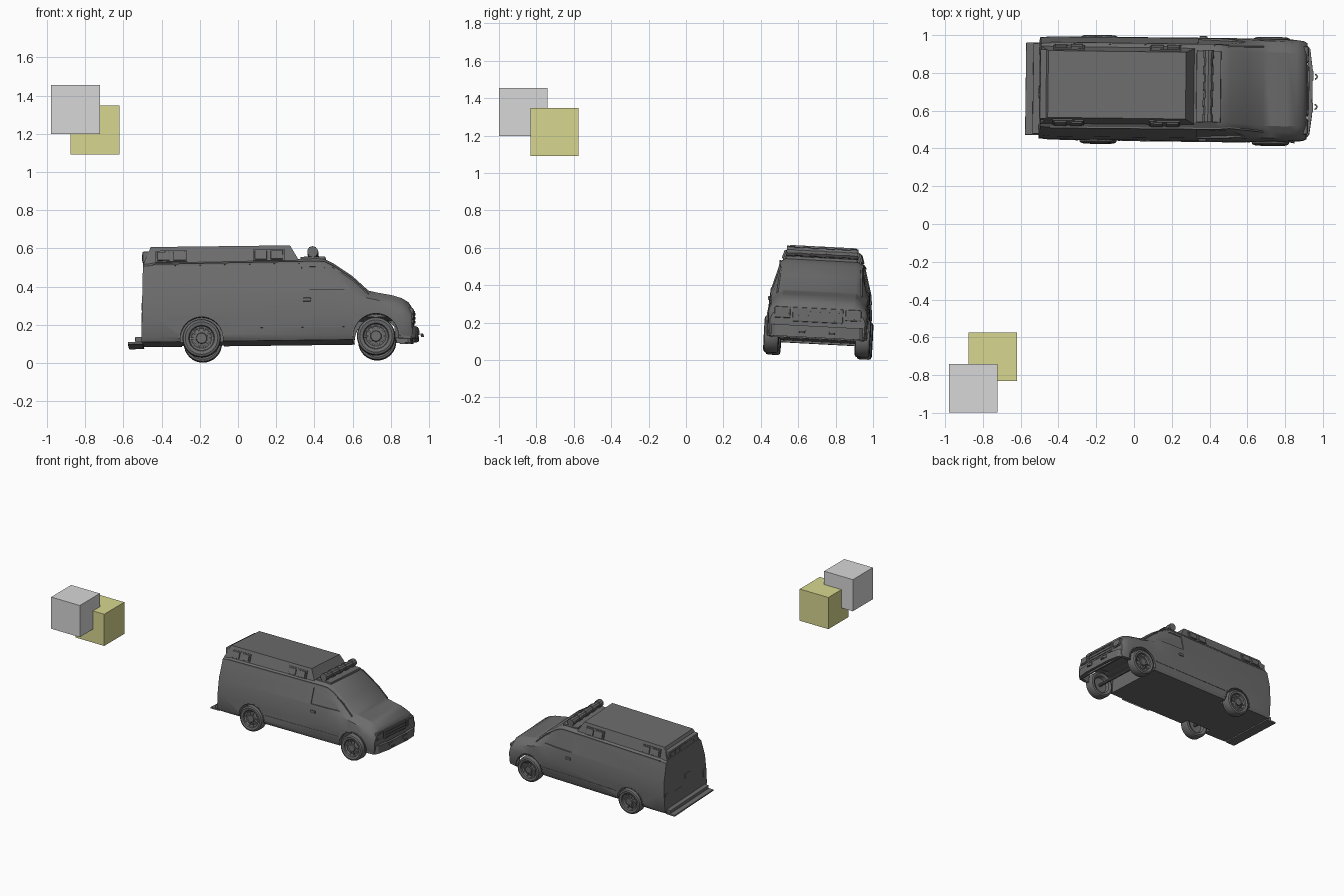
import bpy, bmesh, math
from mathutils import Matrix, Vector

if "Cube" in bpy.data.objects:
    bpy.data.objects.remove(bpy.data.objects["Cube"], do_unlink=True)


def material(name, rgb):
    m = bpy.data.materials.new(name)
    m.use_nodes = True
    m.diffuse_color = (*rgb, 1)
    m.node_tree.nodes["Principled BSDF"].inputs["Base Color"].default_value = (*rgb, 1)
    return m


DARK = material("dark grey", (0.15, 0.15, 0.15))
GREY = material("light grey", (0.68, 0.68, 0.68))
YELLOW = material("pale yellow", (0.68, 0.68, 0.28))
SQUARE = ((-1, -1), (1, -1), (1, 1), (-1, 1))
van = []


def finish(name, bm, mat=DARK, smooth=False):
    bmesh.ops.recalc_face_normals(bm, faces=bm.faces)
    if smooth:
        for f in bm.faces:
            f.smooth = True
        for e in bm.edges:
            e.smooth = e.calc_face_angle(0) < math.radians(32)
    me = bpy.data.meshes.new(name)
    bm.to_mesh(me)
    bm.free()
    me.materials.append(mat)
    ob = bpy.data.objects.new(name, me)
    bpy.context.scene.collection.objects.link(ob)
    if mat == DARK:
        van.append(ob)
    return ob


def loft(name, loops, smooth=False):
    """Skin a list of closed loops and cap both ends."""
    bm = bmesh.new()
    rings = [[bm.verts.new(p) for p in loop] for loop in loops]
    n = len(rings[0])
    for a, b in zip(rings, rings[1:]):
        for i in range(n):
            bm.faces.new((a[i], a[(i + 1) % n], b[(i + 1) % n], b[i]))
    bm.faces.new(rings[0])
    bm.faces.new(rings[-1])
    return finish(name, bm, smooth=smooth)


def box(name, centre, size, mat=DARK, bevel=0.0, tilt=0.0, axis="X"):
    bm = bmesh.new()
    bmesh.ops.create_cube(bm, size=1, matrix=Matrix.Diagonal((*size, 1)))
    if bevel:
        bmesh.ops.bevel(bm, geom=bm.edges[:], offset=bevel, segments=2, affect="EDGES", profile=0.5)
    bm.transform(Matrix.Translation(centre) @ Matrix.Rotation(tilt, 4, axis))
    return finish(name, bm, mat)


def cylinder(name, centre, radius, length, sides=24):
    bm = bmesh.new()
    bmesh.ops.create_cone(bm, cap_ends=True, segments=sides, radius1=radius, radius2=radius, depth=length)
    bm.transform(Matrix.Translation(centre) @ Matrix.Rotation(math.pi / 2, 4, "X"))
    return finish(name, bm, smooth=True)


def ring(name, centre, radius, tube, start, end, axis="X", steps=20):
    """Square-section arc, lying in the xz plane when axis is X."""
    loops = []
    for i in range(steps + 1):
        a = start + (end - start) * i / steps
        loop = []
        for dr, dy in SQUARE:
            r = radius + dr * tube
            p = Vector((r * math.cos(a), dy * tube, r * math.sin(a)))
            if axis == "Z":
                p = Vector((p.x, p.z, p.y))
            loop.append(p + Vector(centre))
        loops.append(loop)
    return loft(name, loops)


# Body shell: x, roof height, roof half width, belt height, belt half width, sill half width
stations = [
    (-0.768, 0.503, 0.220, 0.345, 0.258, 0.264),
    (-0.70, 0.507, 0.224, 0.345, 0.264, 0.270),
    (0.16, 0.514, 0.222, 0.345, 0.265, 0.272),
    (0.20, 0.510, 0.221, 0.345, 0.265, 0.272),
    (0.25, 0.484, 0.215, 0.340, 0.264, 0.272),
    (0.34, 0.422, 0.220, 0.325, 0.262, 0.271),
    (0.425, 0.343, 0.225, 0.300, 0.258, 0.270),
    (0.47, 0.332, 0.226, 0.290, 0.257, 0.269),
    (0.55, 0.317, 0.225, 0.270, 0.255, 0.267),
    (0.60, 0.301, 0.222, 0.255, 0.253, 0.265),
    (0.635, 0.279, 0.216, 0.235, 0.249, 0.261),
    (0.653, 0.250, 0.207, 0.212, 0.240, 0.252),
]
loops = []
for k, (x, zt, wt, zb, wb, ws) in enumerate(stations):
    half = [(ws * 0.95, 0.084), (ws, 0.11), (ws + 0.002, min(0.22, zb - 0.03)),
            (wb, zb), (wt, zt - 0.02), (wt - 0.03, zt)]
    section = half + [(-y, z) for y, z in reversed(half)]
    loops.append([(x + (0.03 * z if k == 0 else 0), y, z) for y, z in section])
blank = loft("body_blank", loops)

# Cutters: wheel wells, the open engine bay underneath and the recessed door windows
HUBS = (("rear", -0.45, 0.112), ("front", 0.463, 0.119))
window = [(0.078, 0.350), (0.078, 0.470), (0.185, 0.470), (0.228, 0.446), (0.295, 0.386), (0.330, 0.350)]


def flank(x, z):
    return 0.265 - 0.30 * (z - 0.345) - 0.10 * max(0, x - 0.22)


cutters = [box("bay_cutter", (0.49, 0, 0.12), (0.30, 0.48, 0.17))]
for s in (1, -1):
    for axle, hx, radius in HUBS:
        cutters.append(cylinder(axle + "_well_cutter", (hx, s * 0.25, 0.1), radius, 0.12, 32))
    cutters.append(loft("window_cutter", [[(x, s * (flank(x, z) + d), z) for x, z in window]
                                          for d in (-0.006, 0.05)]))
for c in cutters:
    cut = blank.modifiers.new(c.name, "BOOLEAN")
    cut.operation, cut.solver, cut.object = "DIFFERENCE", "EXACT", c
bm = bmesh.new()
bm.from_object(blank, bpy.context.evaluated_depsgraph_get())
for ob in [blank] + cutters:
    van.remove(ob)
    bpy.data.objects.remove(ob, do_unlink=True)
finish("body_shell", bm, smooth=True)

# Wheels, axles and arch lips
for axle, hx, radius in HUBS:
    cylinder(axle + "_axle", (hx, 0, 0.1), 0.012, 0.48, 10)
    for side, s in (("left", 1), ("right", -1)):
        tag = f"{axle}_{side}_"
        profile = [(0.0, 0.240), (0.058, 0.236), (0.066, 0.212), (0.085, 0.204), (0.096, 0.208), (0.1, 0.218),
                   (0.1, 0.268), (0.096, 0.280), (0.085, 0.285), (0.068, 0.281),
                   (0.064, 0.270), (0.052, 0.262), (0.030, 0.266), (0.026, 0.278), (0.0, 0.278)]
        bm = bmesh.new()
        vs = [bm.verts.new((r, s * y, 0)) for r, y in profile]
        es = [bm.edges.new(p) for p in zip(vs, vs[1:])]
        bmesh.ops.spin(bm, geom=vs + es, cent=(0, 0, 0), axis=(0, 1, 0), angle=2 * math.pi, steps=32)
        bmesh.ops.remove_doubles(bm, verts=bm.verts, dist=0.0004)
        bm.transform(Matrix.Translation((hx, 0, 0.1)))
        finish(tag + "wheel", bm, smooth=True)
        for i in range(10):
            a = i * math.tau / 10
            box(tag + "spoke", (hx + 0.045 * math.cos(a), s * 0.267, 0.1 + 0.045 * math.sin(a)),
                (0.036, 0.01, 0.01), tilt=-a, axis="Y")
        ring(tag + "arch_lip", (hx, s * 0.269, 0.1), radius + 0.004, 0.004, 0, math.pi)


# Raised roof box
def rect(x0, x1, half, z):
    return [(x0, -half, z), (x1, -half, z), (x1, half, z), (x0, half, z)]


loft("roof_box", [rect(-0.752, 0.07, 0.206, 0.495), rect(-0.712, 0.017, 0.177, 0.586)])

# Roof light bar on the cab
box("light_bar_base", (0.137, 0, 0.516), (0.13, 0.38, 0.018), bevel=0.004)
cylinder("light_bar", (0.135, 0, 0.551), 0.024, 0.38, 10)
for i in range(5):
    cylinder("light_bar_band", (0.135, -0.17 + 0.085 * i, 0.551), 0.029, 0.042, 10)
    box("light_bar_foot", (0.135, -0.16 + 0.08 * i, 0.526), (0.03, 0.02, 0.03))

# Rear roof light row
box("rear_light_housing", (-0.733, 0, 0.533), (0.045, 0.37, 0.058), bevel=0.006)
for i in range(6):
    box("rear_roof_light", (-0.755, -0.145 + 0.058 * i, 0.533), (0.006, 0.045, 0.03))

# Everything that repeats on both flanks
for side, s in (("left", 1), ("right", -1)):
    # Gutter running along the roof edge and down the windscreen pillar
    loft(side + "_gutter", [[(x, s * wt + a * 0.004, zt - 0.019 + b * 0.005) for a, b in SQUARE]
                            for x, zt, wt, *_ in stations[1:7]])
    box(side + "_sill_trim", (0.005, s * 0.271, 0.155), (0.66, 0.008, 0.008))
    box(side + "_door_handle", (0.104, s * 0.271, 0.296), (0.042, 0.014, 0.02), bevel=0.004)
    for cx in (-0.604, -0.094):
        box(side + "_light_frame", (cx, s * 0.196, 0.534), (0.165, 0.012, 0.062), tilt=s * 0.31)
        for dx in (-0.042, 0.042):
            box(side + "_scene_light", (cx + dx, s * 0.203, 0.535), (0.064, 0.016, 0.048), bevel=0.003, tilt=s * 0.31)
    # Front corner lamps and tow hooks
    box(side + "_headlight", (0.644, s * 0.19, 0.218), (0.03, 0.085, 0.06), bevel=0.006)
    box(side + "_headlight_lens", (0.660, s * 0.19, 0.218), (0.006, 0.068, 0.042))
    box(side + "_fog_lamp", (0.683, s * 0.085, 0.134), (0.008, 0.05, 0.022))
    ring(side + "_tow_hook", (0.694, s * 0.08, 0.115), 0.012, 0.004, -math.pi / 2, math.pi / 2, "Z", 8)
    # Rear doors and lamps
    box(side + "_rear_door", (-0.754, s * 0.111, 0.29), (0.008, 0.212, 0.34), tilt=0.03, axis="Y")
    box(side + "_tail_lamp", (-0.760, s * 0.238, 0.2), (0.008, 0.03, 0.08))

# Grille
box("grille_frame", (0.649, 0, 0.21), (0.022, 0.27, 0.076), bevel=0.005)
for i in range(3):
    box("grille_slat", (0.662, 0, 0.188 + 0.022 * i), (0.008, 0.25, 0.009))

# Bumpers and rear step
outer = [(0.58, -0.266), (0.645, -0.254), (0.668, -0.225), (0.682, -0.12),
         (0.682, 0.12), (0.668, 0.225), (0.645, 0.254), (0.58, 0.266)]
inner = [(x - 0.02, y * 0.92) for x, y in reversed(outer)]
loft("front_bumper", [[(x, y, z) for x, y in outer + inner] for z in (0.09, 0.152)])
box("rear_bumper", (-0.797, 0, 0.080), (0.080, 0.49, 0.013), bevel=0.003)
box("rear_step", (-0.776, 0, 0.099), (0.044, 0.48, 0.027), bevel=0.003)
box("rear_door_handle", (-0.758, -0.03, 0.28), (0.014, 0.06, 0.04), bevel=0.004)
box("rear_plate", (-0.760, 0.1, 0.2), (0.006, 0.09, 0.04))

# Set the van down with its slight lean
place = (Matrix.Translation((0.264, 0.702, 0.021)) @ Matrix.Rotation(math.radians(-0.7), 4, "Z")
         @ Matrix.Rotation(math.radians(-0.7), 4, "Y") @ Matrix.Rotation(math.radians(-3), 4, "X"))
for ob in van:
    ob.matrix_world = place

# Two floating cubes
box("grey_cube", (-0.85, -0.87, 1.327), (0.257, 0.257, 0.257), GREY)
box("yellow_cube", (-0.748, -0.702, 1.219), (0.257, 0.257, 0.257), YELLOW)
